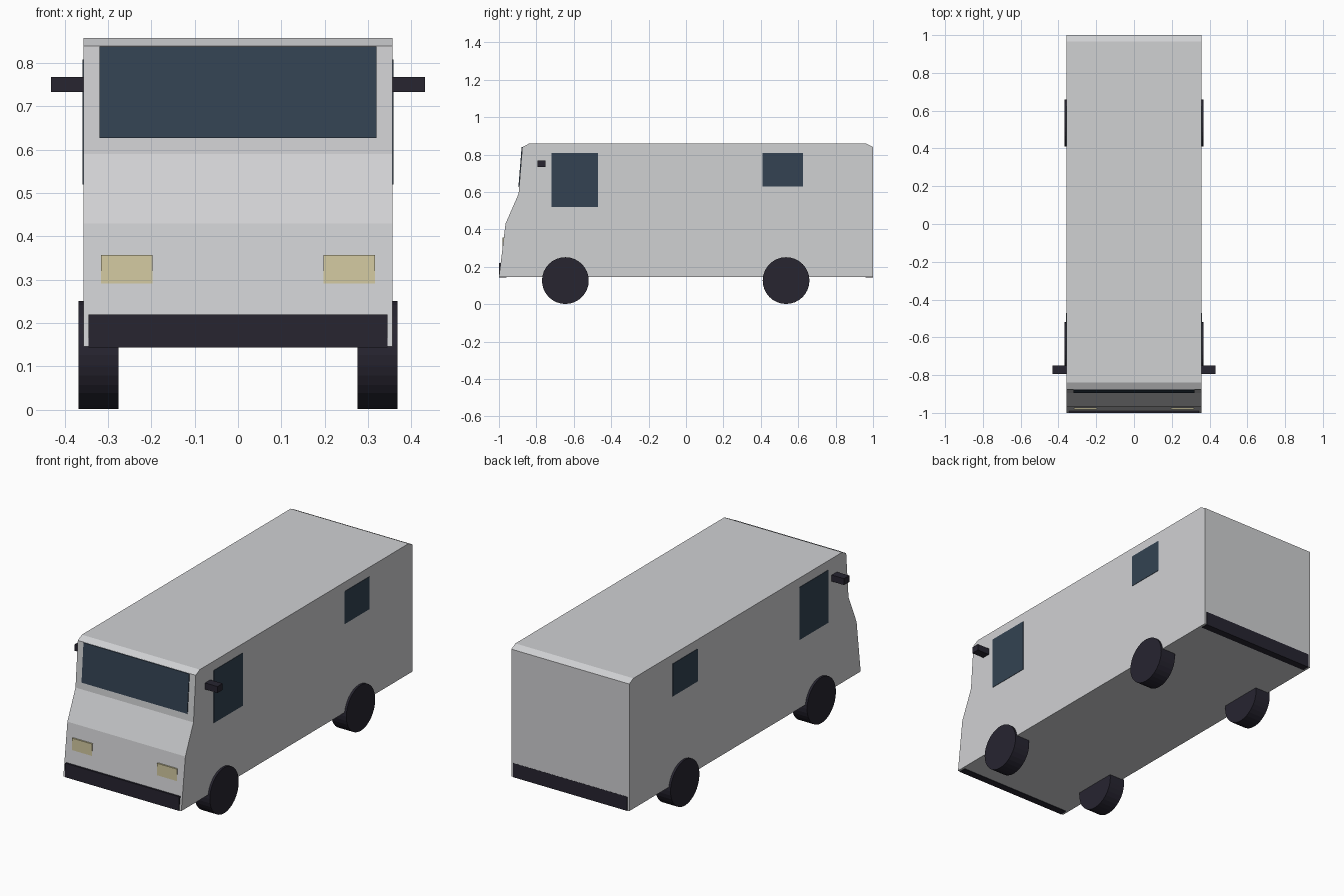
import bpy, bmesh, math
from mathutils import Matrix

cube = bpy.data.objects.get("Cube")
if cube:
    bpy.data.objects.remove(cube, do_unlink=True)


def material(name, rgb):
    m = bpy.data.materials.new(name)
    m.use_nodes = True
    m.diffuse_color = (*rgb, 1)
    m.node_tree.nodes["Principled BSDF"].inputs["Base Color"].default_value = (*rgb, 1)
    return m


PAINT = material("light grey paint", (0.63, 0.635, 0.65))
GLASS = material("dark blue glass", (0.033, 0.055, 0.085))
RUBBER = material("near black rubber", (0.02, 0.018, 0.03))
LAMP = material("pale yellow lamp", (0.66, 0.6, 0.36))


def finish(name, bm, mat):
    bmesh.ops.recalc_face_normals(bm, faces=bm.faces)
    mesh = bpy.data.meshes.new(name)
    bm.to_mesh(mesh)
    bm.free()
    mesh.materials.append(mat)
    ob = bpy.data.objects.new(name, mesh)
    bpy.context.collection.objects.link(ob)
    return ob


def prism(name, profile, x0, x1, mat):
    """Extrude a side profile of (y, z) points across x."""
    bm = bmesh.new()
    face = bm.faces.new([bm.verts.new((x0, y, z)) for y, z in profile])
    ext = bmesh.ops.extrude_face_region(bm, geom=[face])["geom"]
    verts = [v for v in ext if isinstance(v, bmesh.types.BMVert)]
    bmesh.ops.translate(bm, vec=(x1 - x0, 0, 0), verts=verts)
    return finish(name, bm, mat)


def box(name, xs, ys, zs, mat):
    rect = [(ys[0], zs[0]), (ys[1], zs[0]), (ys[1], zs[1]), (ys[0], zs[1])]
    return prism(name, rect, *xs, mat)


def wheel(name, x, y, mat):
    bm = bmesh.new()
    place = Matrix.Translation((x, y, 0.126)) @ Matrix.Rotation(math.pi / 2, 4, "Y")
    bmesh.ops.create_cone(bm, cap_ends=True, segments=32, radius1=0.125,
                          radius2=0.125, depth=0.093, matrix=place)
    return finish(name, bm, mat)


# Van body with sloping nose and chamfered roof ends
W = 0.357
prism("body", [(-1, 0.145), (-0.965, 0.43), (-0.895, 0.59), (-0.875, 0.84),
               (-0.84, 0.858), (0.965, 0.858), (1, 0.84), (1, 0.145)], -W, W, PAINT)

# Windscreen plate following the upper nose
prism("windscreen", [(-0.896, 0.627), (-0.879, 0.839), (-0.872, 0.839), (-0.889, 0.627)],
      -0.32, 0.32, GLASS)

# Bumpers
box("front_bumper", (-0.345, 0.345), (-1.001, -0.96), (0.143, 0.22), RUBBER)
box("rear_bumper", (-0.345, 0.345), (0.96, 1.001), (0.143, 0.22), RUBBER)

# Mirrored side parts
for side, s in (("left", 1), ("right", -1)):
    plate = (s * (W - 0.004), s * (W + 0.002))
    box(side + "_cab_window", plate, (-0.72, -0.47), (0.52, 0.808), GLASS)
    box(side + "_rear_window", plate, (0.41, 0.625), (0.63, 0.808), GLASS)
    box(side + "_mirror", (s * (W - 0.01), s * 0.432), (-0.795, -0.75), (0.733, 0.768), RUBBER)
    box(side + "_headlight", (s * 0.197, s * 0.317), (-0.982, -0.95), (0.288, 0.357), LAMP)
    wheel(side + "_front_wheel", s * 0.322, -0.645, RUBBER)
    wheel(side + "_rear_wheel", s * 0.322, 0.535, RUBBER)
